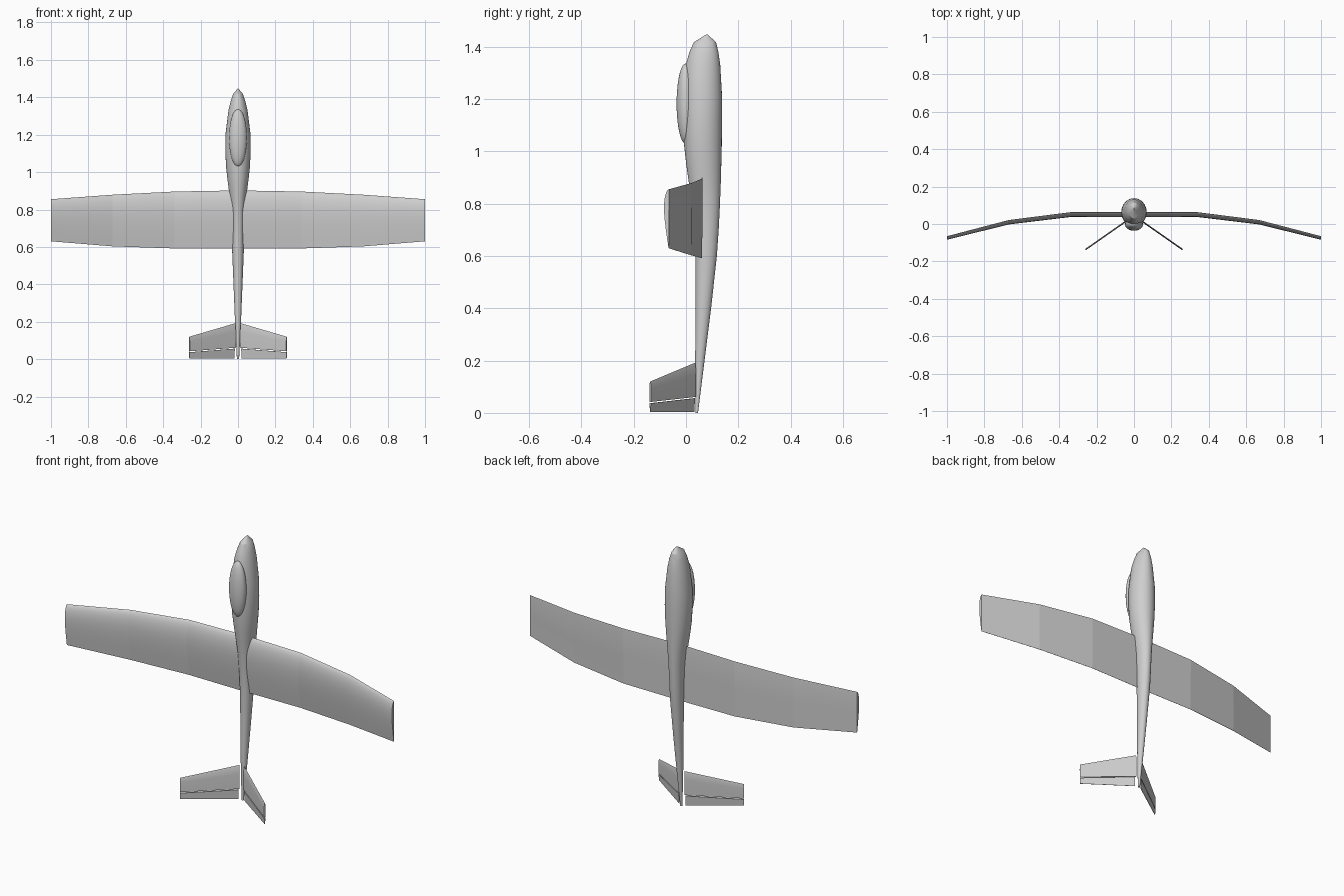
import bpy, bmesh, math
from mathutils import Vector

if "Cube" in bpy.data.objects:
    bpy.data.objects.remove(bpy.data.objects["Cube"])

grey = bpy.data.materials.new("light_grey")
grey.diffuse_color = (0.62, 0.62, 0.62, 1)
grey.use_nodes = True
grey.node_tree.nodes["Principled BSDF"].inputs["Base Color"].default_value = grey.diffuse_color


def loft(name, rings, angle, sharp_ribs=False):
    """Skin a list of closed rings; cap both ends."""
    bm = bmesh.new()
    rows = [[bm.verts.new(p) for p in ring] for ring in rings]
    n = len(rows[0])
    for a, b in zip(rows, rows[1:]):
        for i in range(n):
            j = (i + 1) % n
            bm.faces.new((a[i], a[j], b[j], b[i]))
    bm.faces.new(rows[0])
    bm.faces.new(rows[-1])
    bmesh.ops.recalc_face_normals(bm, faces=bm.faces)
    if sharp_ribs:  # keep a crease at each change of dihedral
        for row in rows:
            for i in range(n):
                bm.edges.get((row[i], row[(i + 1) % n])).smooth = False
    me = bpy.data.meshes.new(name)
    bm.to_mesh(me)
    bm.free()
    ob = bpy.data.objects.new(name, me)
    bpy.context.collection.objects.link(ob)
    finish(ob, angle)
    return ob


def finish(ob, angle):
    ob.data.materials.append(grey)
    bpy.ops.object.select_all(action='DESELECT')
    ob.select_set(True)
    bpy.context.view_layer.objects.active = ob
    bpy.ops.object.shade_smooth_by_angle(angle=math.radians(angle))


# Fuselage: z, front y, back y, half width
stations = [
    (0.0, 0.036, 0.046, 0.006), (0.2, 0.035, 0.071, 0.016),
    (0.4, 0.037, 0.096, 0.024), (0.6, 0.037, 0.118, 0.032),
    (0.7, 0.031, 0.125, 0.034), (0.8, 0.022, 0.130, 0.038),
    (0.88, 0.011, 0.133, 0.046), (0.95, 0.001, 0.135, 0.055),
    (1.03, -0.008, 0.137, 0.064), (1.12, -0.011, 0.138, 0.068),
    (1.21, -0.010, 0.138, 0.066), (1.33, -0.001, 0.131, 0.051),
    (1.38, 0.013, 0.124, 0.039), (1.418, 0.030, 0.115, 0.026),
    (1.447, 0.077, 0.083, 0.002)]
SIDES = 32
rings = []
for z, y0, y1, w in stations:
    rings.append([(w * math.cos(a), (y0 + y1) / 2 + (y1 - y0) / 2 * math.sin(a), z)
                  for a in (2 * math.pi * i / SIDES for i in range(SIDES))])
loft("fuselage", rings, 25)

# Canopy
bpy.ops.mesh.primitive_uv_sphere_add(segments=32, ring_count=20, radius=1,
                                     location=(0, -0.002, 1.183))
canopy = bpy.context.object
canopy.name = "canopy"
canopy.scale = (0.048, 0.034, 0.153)
bpy.ops.object.transform_apply(scale=True, location=False, rotation=False)
finish(canopy, 40)

# Wing: flat-bottomed airfoil, straight centre and two dihedral panels each side
upper = [(0.0, 0.0), (0.012, 0.018), (0.04, 0.037), (0.09, 0.056), (0.16, 0.071),
         (0.24, 0.079), (0.32, 0.081), (0.42, 0.077), (0.54, 0.067), (0.67, 0.051),
         (0.8, 0.033), (0.91, 0.016), (1.0, 0.003)]
airfoil = upper + [(1.0, 0.0), (0.5, -0.001), (0.03, -0.004)]
half = [(0.34, 0.062, 0.896, 0.592), (0.67, 0.02, 0.879, 0.603), (1.0, -0.066, 0.855, 0.63)]
sections = [(-x, y, a, b) for x, y, a, b in reversed(half)]
sections += [(0, 0.062, 0.902, 0.59)] + half
rings = [[(x, y - h * (le - te), le - t * (le - te)) for t, h in airfoil]
         for x, y, le, te in sections]
loft("wing", rings, 30, True)

# V tail: thin fixed fin plus a separate rudder flap on each side
fin_profile = [(0, 0), (0.08, 0.0025), (0.35, 0.004), (1, 0.0035),
               (1, -0.0035), (0.35, -0.004), (0.08, -0.0025)]
flap_profile = [(0, 0.0035), (1, 0.0008), (1, -0.0008), (0, -0.0035)]


def tail_panel(name, side, root, tip, profile):
    """root and tip are (x, y, leading z, trailing z)"""
    d = Vector((tip[0] - root[0], tip[1] - root[1], 0)).normalized()
    nx, ny = -d.y, d.x
    rings = [[(side * (x + nx * h), y + ny * h, le - t * (le - te)) for t, h in profile]
             for x, y, le, te in (root, tip)]
    loft(name, rings, 30)


for side, label in ((1, "right"), (-1, "left")):
    tail_panel("tail_fin_" + label, side, (0.014, 0.035, 0.192, 0.061),
               (0.26, -0.137, 0.12, 0.042), fin_profile)
    tail_panel("tail_flap_" + label, side, (0.019, 0.0315, 0.056, 0.003),
               (0.26, -0.137, 0.037, 0.003), flap_profile)
